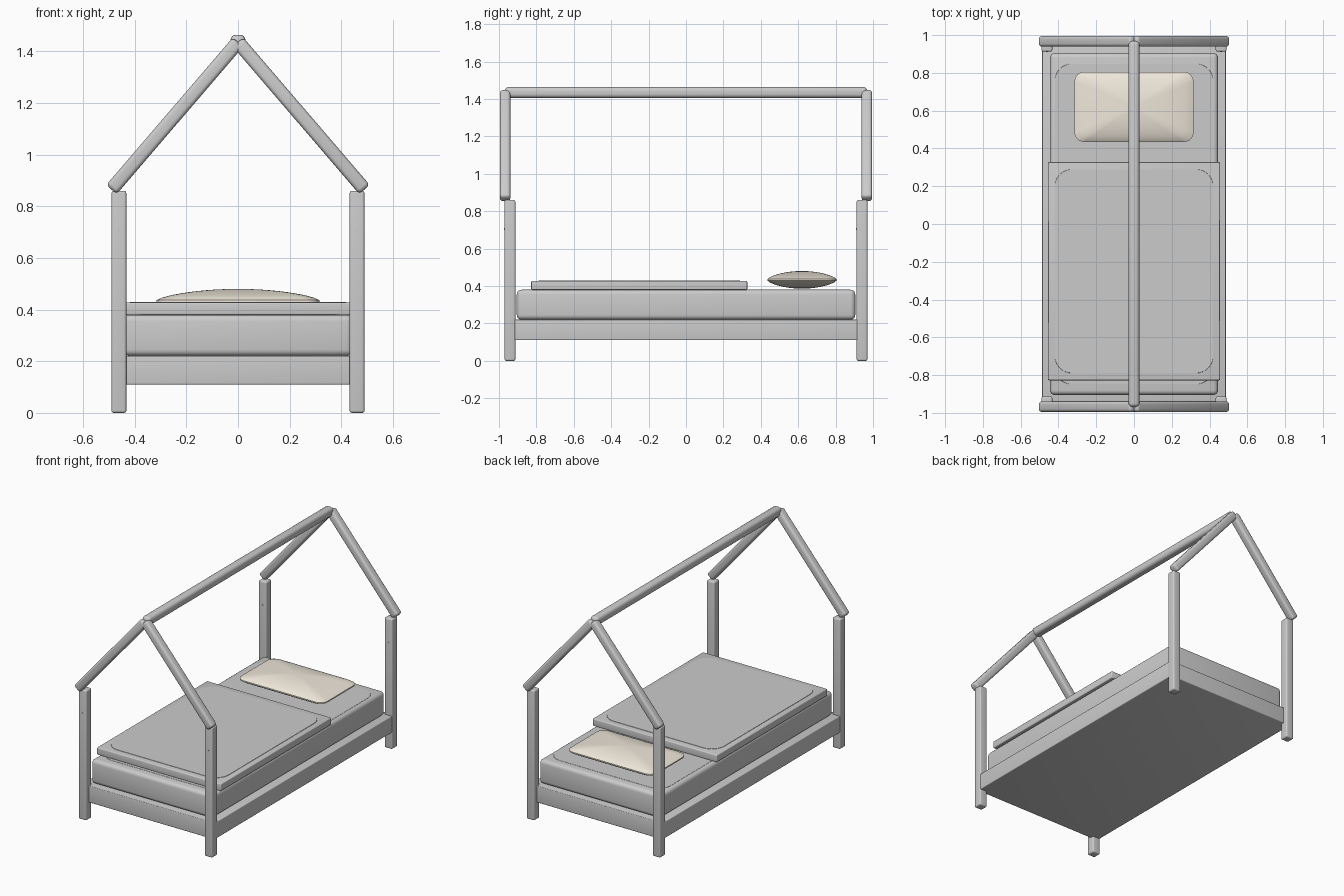
import bpy, bmesh, math
from mathutils import Matrix, Vector

if "Cube" in bpy.data.objects:
    bpy.data.objects.remove(bpy.data.objects["Cube"])

def material(name, rgb):
    m = bpy.data.materials.new(name)
    m.diffuse_color = (*rgb, 1)
    m.use_nodes = True
    m.node_tree.nodes["Principled BSDF"].inputs["Base Color"].default_value = m.diffuse_color
    return m

def finish(name, bm, mat=None):
    bmesh.ops.recalc_face_normals(bm, faces=bm.faces[:])
    me = bpy.data.meshes.new(name)
    bm.to_mesh(me)
    bm.free()
    ob = bpy.data.objects.new(name, me)
    bpy.context.collection.objects.link(ob)
    if mat:
        me.materials.append(mat)
    bpy.ops.object.select_all(action='DESELECT')
    ob.select_set(True)
    bpy.context.view_layer.objects.active = ob
    bpy.ops.object.shade_smooth_by_angle(angle=math.radians(35))
    return ob

def box(name, center, size, bevel, mat=None, tilt=0, segs=4):
    """Rounded box, optionally tilted about the y axis."""
    bm = bmesh.new()
    bmesh.ops.create_cube(bm, size=1)
    bmesh.ops.scale(bm, vec=size, verts=bm.verts[:])
    bmesh.ops.bevel(bm, geom=bm.edges[:], offset=bevel, segments=segs,
                    profile=0.5, affect='EDGES')
    bm.transform(Matrix.Translation(center) @ Matrix.Rotation(tilt, 4, 'Y'))
    return finish(name, bm, mat)

def outline(hx, hy, r, n=8):
    """Rounded rectangle as a list of 2D points."""
    pts = []
    for i, (sx, sy) in enumerate([(1, 1), (-1, 1), (-1, -1), (1, -1)]):
        for k in range(n + 1):
            a = (i + k / n) * math.pi / 2
            pts.append((sx * (hx - r) + r * math.cos(a), sy * (hy - r) + r * math.sin(a)))
    return pts

def stack(name, center, pts, rings, mat=None):
    """Closed skin through scaled copies of an outline: rings of (scale, z)."""
    bm = bmesh.new()
    loops = [[bm.verts.new(Vector(center) + Vector((x * s, y * s, z))) for x, y in pts]
             for s, z in rings]
    n = len(pts)
    for a, b in zip(loops, loops[1:]):
        for i in range(n):
            bm.faces.new((a[i], a[(i + 1) % n], b[(i + 1) % n], b[i]))
    bm.faces.new(loops[0])
    bm.faces.new(loops[-1])
    return finish(name, bm, mat)

beige = material("pillow_beige", (0.86, 0.80, 0.70))
white = material("mattress_white", (0.80, 0.83, 0.82))

# Corner posts with a small screw on the front face of each
for sx, side in ((-1, "left"), (1, "right")):
    for sy, end in ((-1, "front"), (1, "back")):
        box(f"{end}_{side}_post", (sx * 0.461, sy * 0.941, 0.43), (0.057, 0.057, 0.86), 0.009)
        bm = bmesh.new()
        bmesh.ops.create_cone(bm, cap_ends=True, segments=16, radius1=0.005,
                              radius2=0.005, depth=0.004)
        bm.transform(Matrix.Translation((sx * 0.461, sy * 0.941 - 0.029, 0.705))
                     @ Matrix.Rotation(math.pi / 2, 4, 'X'))
        finish(f"{end}_{side}_screw", bm)

# Bed base
box("bed_base", (0, 0, 0.165), (0.972, 1.88, 0.11), 0.005)

# Sloping roof beams, one pair at each end
low, top = Vector((-0.49, 0, 0.865)), Vector((0, 0, 1.436))
length = (top - low).length
angle = math.atan2(top.z - low.z, top.x - low.x)
for sy, end in ((-1, "front"), (1, "back")):
    for sx, side in ((1, "left"), (-1, "right")):
        mid = (low + top) / 2
        box(f"{end}_{side}_roof_beam", (sx * mid.x, sy * 0.967, mid.z),
            (length, 0.056, 0.054), 0.016, tilt=-sx * angle)

# Ridge beam
box("ridge_beam", (0, 0, 1.435), (0.058, 1.936, 0.058), 0.02)

# Mattress with a slightly raised top panel
box("mattress", (0, 0, 0.3), (0.89, 1.81, 0.16), 0.025, white)
stack("mattress_top_panel", (0, 0, 0.378), outline(0.42, 0.85, 0.09),
      [(1, 0), (0.997, 0.003)], white)

# Blanket with a slightly raised top panel
box("blanket", (0, -0.25, 0.403), (0.91, 1.155, 0.048), 0.006)
stack("blanket_top_panel", (0, -0.25, 0.425), outline(0.42, 0.54, 0.09),
      [(1, 0), (0.997, 0.004)])

# Pillow: lens-shaped cushion with a thin seam
steps = [i / 14 for i in range(1, 15)]
upper = [(t, 0.004 + 0.043 * (1 - t * t) ** 0.75) for t in steps]
rings = [(s, -z) for s, z in upper] + upper[::-1]
stack("pillow", (0, 0.62, 0.433), outline(0.315, 0.185, 0.05), rings, beige)
